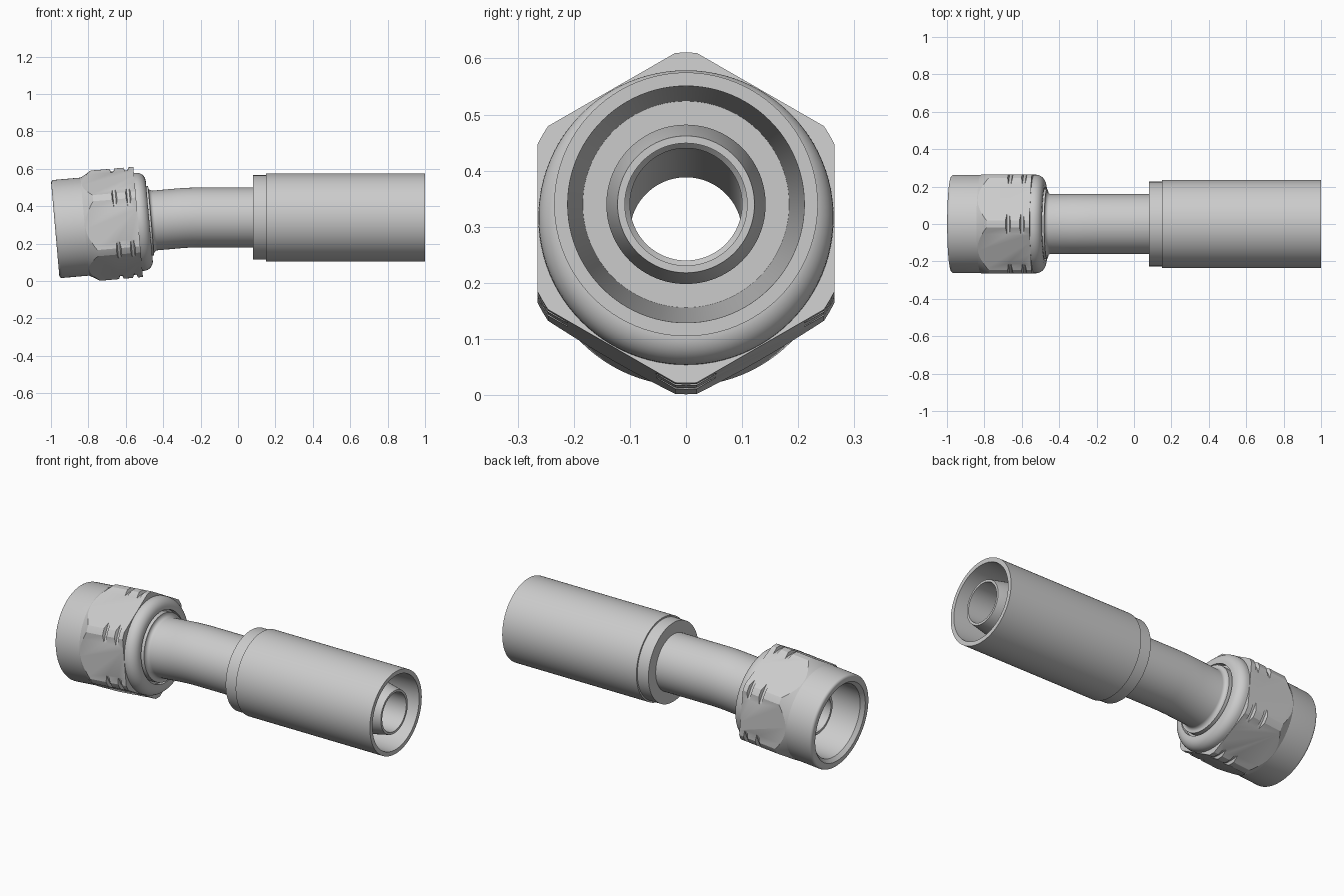
import bpy, bmesh, math

cube = bpy.data.objects.get("Cube")
if cube:
    bpy.data.objects.remove(cube, do_unlink=True)

steel = bpy.data.materials.new("plain_steel_grey")
steel.use_nodes = True
GREY = (0.6, 0.6, 0.6, 1)
steel.diffuse_color = GREY
steel.node_tree.nodes["Principled BSDF"].inputs["Base Color"].default_value = GREY

AXIS_Z = 0.34
BEND_START, BEND_LENGTH, BEND = -0.2, 0.12, math.radians(5)


def centre_line(x):
    """Point and tilt of the bent centre line at station x."""
    run = max(0, BEND_START - x)
    arc = min(run, BEND_LENGTH)
    a = BEND * arc / BEND_LENGTH
    radius = BEND_LENGTH / BEND
    rest = run - arc
    px = max(x, BEND_START) - radius * math.sin(a) - rest * math.cos(a)
    pz = AXIS_Z - radius * (1 - math.cos(a)) - rest * math.sin(a)
    return px, pz, a


def fillet(cx, cr, radius, start, end, steps=8):
    """Rounded run of profile points, angles in degrees."""
    angles = [math.radians(start + (end - start) * i / steps) for i in range(steps + 1)]
    return [(cx + radius * math.cos(a), cr + radius * math.sin(a)) for a in angles]


def lathe(name, profile, sides=96):
    """Spin a closed (station, radius) profile round the centre line."""
    bm = bmesh.new()
    rings = []
    for x, r in profile:
        px, pz, a = centre_line(x)
        ring = []
        for i in range(sides):
            t = math.tau * i / sides
            up = r * math.cos(t)
            ring.append(bm.verts.new((px - up * math.sin(a), r * math.sin(t),
                                      pz + up * math.cos(a))))
        rings.append(ring)
    for k, ring in enumerate(rings):
        following = rings[(k + 1) % len(rings)]
        for i in range(sides):
            j = (i + 1) % sides
            bm.faces.new((ring[i], ring[j], following[j], following[i]))
    bmesh.ops.recalc_face_normals(bm, faces=bm.faces)
    mesh = bpy.data.meshes.new(name)
    bm.to_mesh(mesh)
    bm.free()
    mesh.materials.append(steel)
    obj = bpy.data.objects.new(name, mesh)
    bpy.context.collection.objects.link(obj)
    return obj


def activate(obj):
    bpy.ops.object.select_all(action='DESELECT')
    obj.select_set(True)
    bpy.context.view_layer.objects.active = obj


def smooth(obj):
    activate(obj)
    bpy.ops.object.shade_smooth_by_angle(angle=math.radians(25))


# Crimp sleeve with a stepped collar and a slightly tapered socket
smooth(lathe("crimp_sleeve", [
    (1, 0.211), (1, 0.235), (0.15, 0.235), (0.15, 0.226), (0.08, 0.226),
    (0.08, 0.15), (0.2, 0.135), (0.2, 0.184)]))

# Bent tube: hose nipple on the right, shoulder and cone nose on the left
bend = [BEND_START - BEND_LENGTH * i / 8 for i in range(9)]
outer = [(0.99, 0.109), (0.99, 0.122), (0.89, 0.142), (0.18, 0.142), (0.18, 0.16)]
outer += [(x, 0.16) for x in bend]
outer += fillet(-0.445, 0.18, 0.02, 270, 180, 5)
outer += [(-0.465, 0.186), (-0.5, 0.186), (-0.5, 0.2), (-0.74, 0.2),
          (-0.84, 0.125), (-0.85, 0.115), (-0.85, 0.1)]
bore = [(x, 0.1) for x in reversed(bend)] + [(-0.1, 0.1), (-0.09, 0.109)]
smooth(lathe("bent_tube", outer + bore))

# Swivel nut body: rounded back, open threaded mouth
smooth(lathe("swivel_nut_body",
             [(-0.475, 0.198)] + fillet(-0.525, 0.213, 0.05, 0, 90)
             + fillet(-0.965, 0.248, 0.015, 90, 180, 5)
             + [(-0.98, 0.225), (-0.96, 0.207), (-0.72, 0.207), (-0.72, 0.198)]))

# Wrench hexagon: a prism trimmed by a turned shape with two corner grooves
hexagon = lathe("nut_hexagon", [(-0.5, 0.2), (-0.5, 0.306), (-0.9, 0.306), (-0.9, 0.2)], 6)
trim = [(-0.535, 0.24), (-0.535, 0.2956)]
for groove in (-0.575, -0.65):
    trim += [(groove + 0.013, 0.2956), (groove + 0.007, 0.28),
             (groove - 0.007, 0.28), (groove - 0.013, 0.2956)]
trim += [(-0.765, 0.2956), (-0.79, 0.28), (-0.825, 0.261), (-0.825, 0.24)]
cutter = lathe("hexagon_trim_helper", trim, 120)
cutter.hide_render = True
mod = hexagon.modifiers.new("trim", 'BOOLEAN')
mod.operation = 'INTERSECT'
mod.solver = 'EXACT'
mod.object = cutter
activate(hexagon)
bpy.ops.object.modifier_apply(modifier=mod.name)
bpy.data.objects.remove(cutter, do_unlink=True)
smooth(hexagon)
